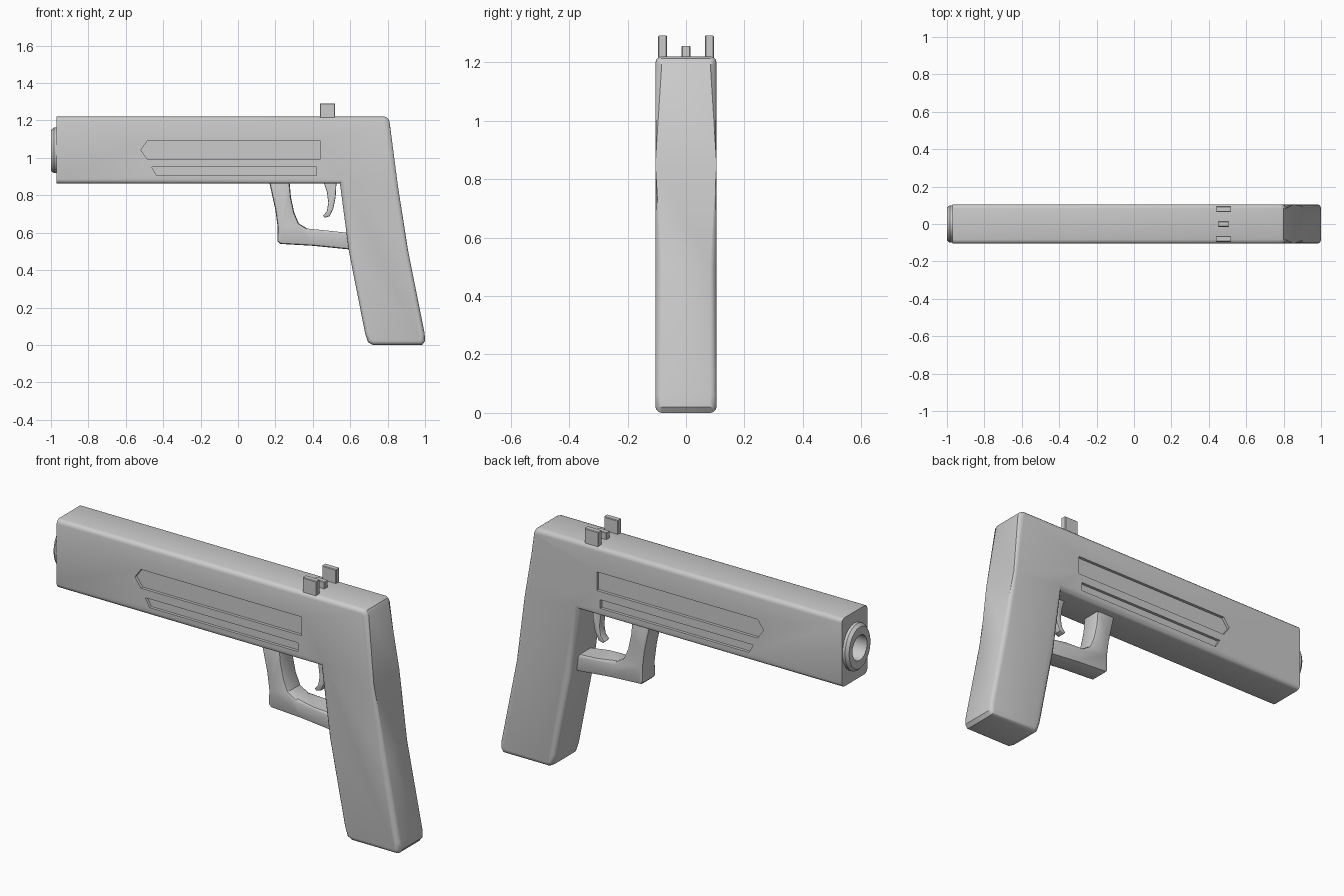
import bpy, bmesh, math

if "Cube" in bpy.data.objects:
    bpy.data.objects.remove(bpy.data.objects["Cube"])


def link(name, bm):
    bmesh.ops.recalc_face_normals(bm, faces=bm.faces)
    me = bpy.data.meshes.new(name)
    bm.to_mesh(me)
    bm.free()
    ob = bpy.data.objects.new(name, me)
    bpy.context.collection.objects.link(ob)
    return ob


def plate(name, pts, y0, y1, bevel=0, segs=3, keep_x=None):
    """Extrude an XZ profile from y0 to y1 and round its outline edges."""
    bm = bmesh.new()
    f = bm.faces.new([bm.verts.new((x, y0, z)) for x, z in pts])
    ext = bmesh.ops.extrude_face_region(bm, geom=[f])
    for v in ext['geom']:
        if isinstance(v, bmesh.types.BMVert):
            v.co.y = y1
    if bevel:
        def rim(e):
            a, b = (v.co for v in e.verts)
            front = keep_x is not None and max(a.x, b.x) < keep_x
            return abs(a.y - b.y) < 1e-6 and not front
        bmesh.ops.bevel(bm, geom=[e for e in bm.edges if rim(e)], offset=bevel,
                        segments=segs, profile=0.5, affect='EDGES')
    return link(name, bm)


def x_tube(name, rings, sides=24, z=1.04):
    """Loft elliptical rings (x, y radius, z radius) along x, capped."""
    bm = bmesh.new()
    loops = [[bm.verts.new((x, ry * math.cos(2 * math.pi * i / sides),
                            z + rz * math.sin(2 * math.pi * i / sides)))
              for i in range(sides)] for x, ry, rz in rings]
    for a, b in zip(loops, loops[1:]):
        for i in range(sides):
            j = (i + 1) % sides
            bm.faces.new((a[i], a[j], b[j], b[i]))
    bm.faces.new(loops[0])
    bm.faces.new(loops[-1])
    return link(name, bm)


def cut(ob, cutters):
    bpy.context.view_layer.objects.active = ob
    for c in cutters:
        c.hide_render = True
        m = ob.modifiers.new('cut', 'BOOLEAN')
        m.operation, m.solver, m.object = 'DIFFERENCE', 'EXACT', c
        bpy.ops.object.modifier_apply(modifier=m.name)


# Barrel housing and grip in one rounded slab
body = plate('body', [
    (-0.97, 0.863), (-0.97, 1.22), (0.785, 1.22), (0.80, 1.213), (0.81, 1.195),
    (0.855, 0.85), (0.91, 0.50), (0.998, 0.06), (1.0, 0.02), (0.985, 0.0),
    (0.72, 0.0), (0.695, 0.015), (0.68, 0.06), (0.593, 0.50), (0.545, 0.863)],
    -0.105, 0.105, 0.022, 3, keep_x=-0.96)

# Muzzle collar
muzzle = x_tube('muzzle', [(-0.94, 0.1, 0.122), (-0.985, 0.1, 0.122), (-1.0, 0.088, 0.108)])

# Side grooves and bore
cutters = []
for s in (-1, 1):
    y0, y1 = sorted((s * 0.09, s * 0.13))
    cutters.append(plate('groove_cutter_upper', [
        (-0.52, 1.042), (-0.485, 1.09), (0.44, 1.09), (0.44, 0.993), (-0.485, 0.993)], y0, y1))
    cutters.append(plate('groove_cutter_lower', [
        (-0.46, 0.95), (0.42, 0.95), (0.42, 0.905), (-0.435, 0.905)], y0, y1))
bore = x_tube('bore_cutter', [(-1.1, 0.06, 0.065), (-0.75, 0.06, 0.065)])
cut(body, cutters + [bore])
cut(muzzle, [bore])
for c in cutters + [bore]:
    bpy.data.objects.remove(c)

# Trigger guard
guard = plate('trigger_guard', [
    (0.165, 0.88), (0.20, 0.72), (0.212, 0.63), (0.21, 0.555), (0.225, 0.54),
    (0.40, 0.53), (0.62, 0.508), (0.62, 0.596), (0.48, 0.611), (0.37, 0.622),
    (0.325, 0.65), (0.30, 0.71), (0.283, 0.79), (0.275, 0.88)],
    -0.055, 0.055, 0.014, 2)

# Trigger
trigger = plate('trigger', [
    (0.455, 0.88), (0.475, 0.82), (0.483, 0.76), (0.475, 0.715), (0.455, 0.69),
    (0.465, 0.68), (0.49, 0.688), (0.51, 0.73), (0.522, 0.79), (0.527, 0.88)],
    -0.022, 0.022, 0.005, 2)

# Sight posts
posts = []
for name, y, hy, hx, top in (('sight_post_right', -0.08, 0.015, 0.04, 1.292),
                             ('sight_post_left', 0.08, 0.015, 0.04, 1.292),
                             ('sight_bead', 0, 0.015, 0.03, 1.256)):
    x = 0.478
    posts.append(plate(name, [(x - hx, 1.19), (x + hx, 1.19), (x + hx, top), (x - hx, top)],
                       y - hy, y + hy, 0.003, 1))

# Smooth shading with crisp edges
bpy.ops.object.select_all(action='DESELECT')
for ob in [body, muzzle, guard, trigger] + posts:
    ob.select_set(True)
bpy.context.view_layer.objects.active = body
bpy.ops.object.shade_smooth_by_angle(angle=math.radians(32))
